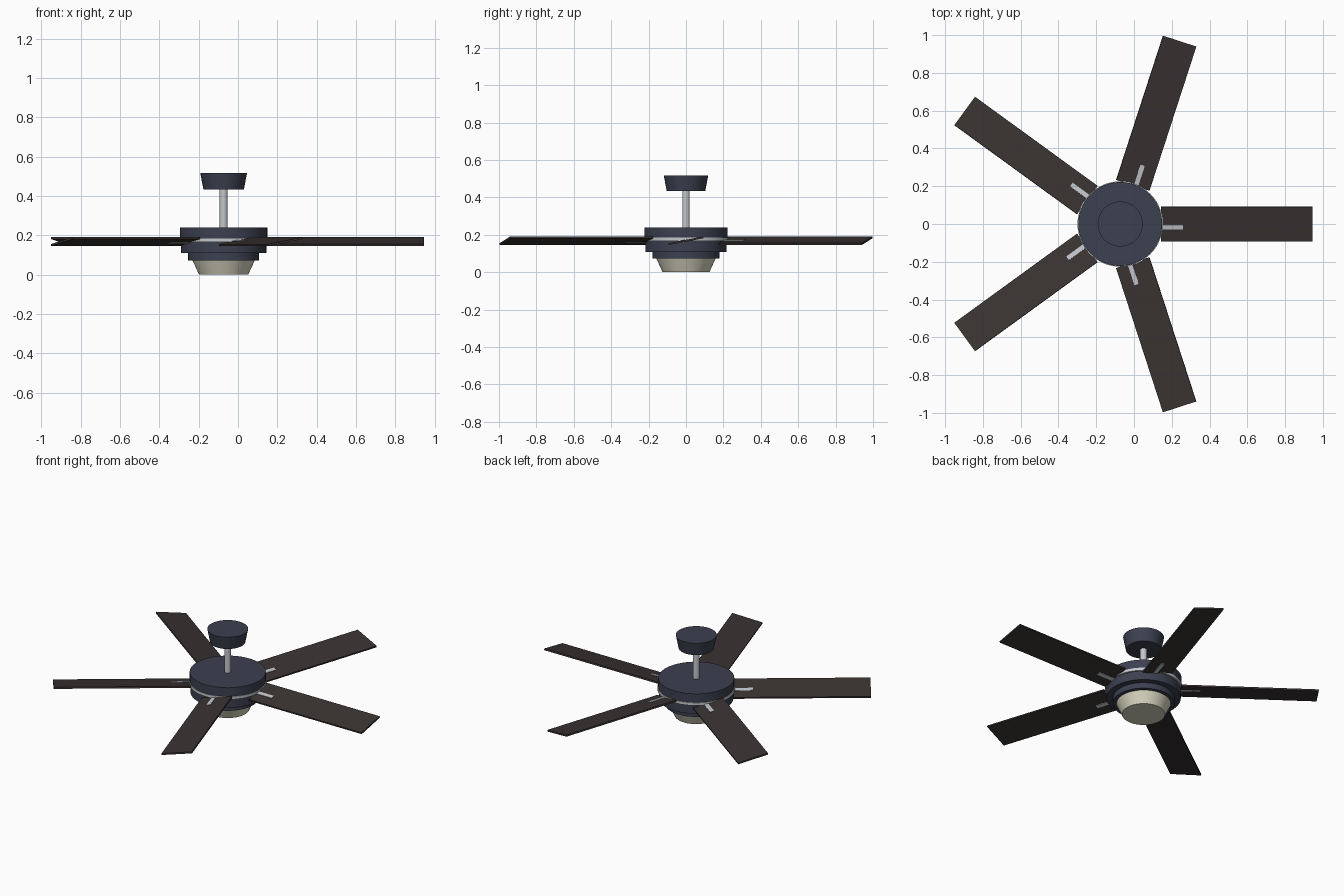
import bpy, bmesh, math
from mathutils import Matrix

cube = bpy.data.objects.get("Cube")
if cube:
    bpy.data.objects.remove(cube, do_unlink=True)

CX = -0.073      # hub axis
SEGMENTS = 64
PITCH = math.radians(11)
BLADE_Z = 0.168


def material(name, r, g, b):
    m = bpy.data.materials.new(name)
    m.use_nodes = True
    m.diffuse_color = (r, g, b, 1)
    m.node_tree.nodes["Principled BSDF"].inputs["Base Color"].default_value = (r, g, b, 1)
    return m


navy = material("dark navy metal", 0.045, 0.052, 0.08)
brown = material("dark brown wood", 0.042, 0.033, 0.032)
silver = material("brushed silver", 0.55, 0.57, 0.6)
glass = material("cream glass", 0.68, 0.66, 0.52)


def finish(name, bm, mat):
    bmesh.ops.recalc_face_normals(bm, faces=bm.faces)
    mesh = bpy.data.meshes.new(name)
    bm.to_mesh(mesh)
    bm.free()
    mesh.materials.append(mat)
    ob = bpy.data.objects.new(name, mesh)
    bpy.context.collection.objects.link(ob)
    return ob


def turned(name, mat, profile):
    """Closed round part from (radius, z) points, bottom to top."""
    bm = bmesh.new()
    rings = []
    for r, z in profile:
        rings.append(bmesh.ops.create_circle(
            bm, segments=SEGMENTS, radius=r,
            matrix=Matrix.Translation((CX, 0, z)))["verts"])
    for a, b in zip(rings, rings[1:]):
        for i in range(SEGMENTS):
            j = (i + 1) % SEGMENTS
            bm.faces.new((a[i], a[j], b[j], b[i]))
    bm.faces.new(rings[0][::-1])
    bm.faces.new(rings[-1])
    ob = finish(name, bm, mat)
    bpy.ops.object.select_all(action="DESELECT")
    bpy.context.view_layer.objects.active = ob
    ob.select_set(True)
    bpy.ops.object.shade_smooth_by_angle(angle=math.radians(30))
    return ob


def radial_box(name, mat, angle, x0, x1, y0, y1, thickness):
    """Pitched flat bar, running outward from the hub at an angle."""
    bm = bmesh.new()
    place = (Matrix.Translation((CX, 0, BLADE_Z))
             @ Matrix.Rotation(angle, 4, "Z") @ Matrix.Rotation(PITCH, 4, "X")
             @ Matrix.Translation(((x0 + x1) / 2, (y0 + y1) / 2, 0))
             @ Matrix.Diagonal((x1 - x0, y1 - y0, thickness, 1)))
    bmesh.ops.create_cube(bm, size=1, matrix=place)
    return finish(name, bm, mat)


# Ceiling mount and rod
turned("ceiling_canopy", navy, [(0.103, 0.434), (0.119, 0.517)])
turned("down_rod", silver, [(0.02, 0.23), (0.02, 0.44)])

# Motor housing
turned("motor_cap", navy, [(0.222, 0.184), (0.222, 0.24)])
turned("motor_ring", silver, [(0.226, 0.166), (0.226, 0.184)])
turned("motor_housing", navy, [(0.18, 0.072), (0.18, 0.109), (0.217, 0.109), (0.217, 0.166)])

# Light bowl
turned("light_bowl", glass, [(0.125, 0), (0.158, 0.072)])

# Five blades with their brackets
for i in range(5):
    angle = math.radians(72 * i)
    radial_box(f"blade_{i + 1}", brown, angle, 0.215, 1.018, -0.094, 0.094, 0.01)
    radial_box(f"blade_bracket_{i + 1}", silver, angle, 0.15, 0.332, -0.028, -0.003, 0.016)
